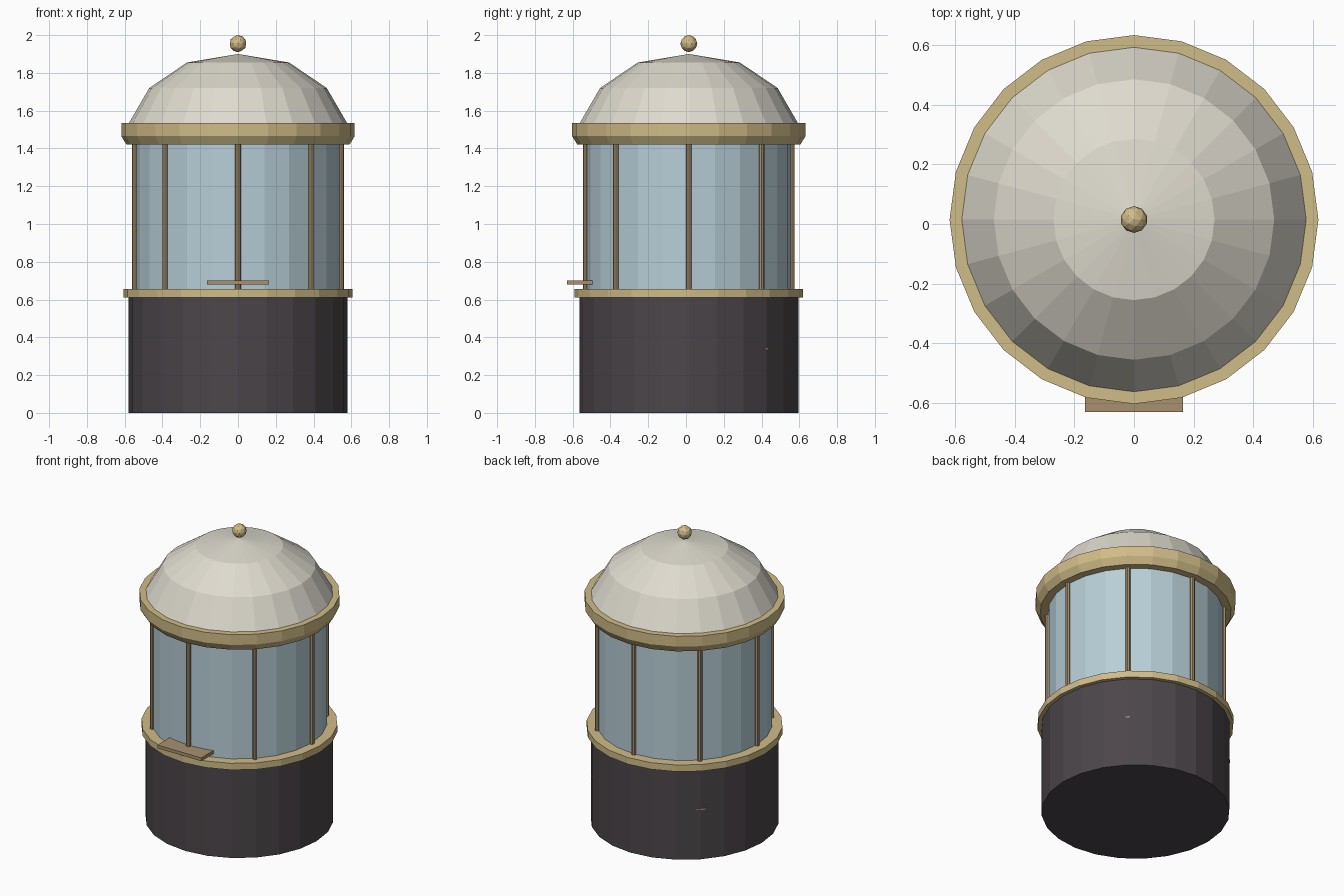
import bpy, bmesh, math
from mathutils import Matrix, Vector

cube = bpy.data.objects.get("Cube")
if cube:
    bpy.data.objects.remove(cube, do_unlink=True)

CY = 0.015      # axis of the round body
SIDES = 24


def material(name, r, g, b):
    lin = [((c / 255 + 0.055) / 1.055) ** 2.4 for c in (r, g, b)] + [1.0]
    m = bpy.data.materials.new(name)
    m.use_nodes = True
    m.diffuse_color = lin
    m.node_tree.nodes["Principled BSDF"].inputs["Base Color"].default_value = lin
    return m


charcoal = material("charcoal", 76, 70, 74)
brass = material("brass", 208, 188, 136)
glass = material("pale_blue_glass", 184, 207, 216)
bronze = material("bronze", 168, 145, 110)
cream = material("cream", 222, 218, 206)


def finish(name, bm, mat):
    bmesh.ops.recalc_face_normals(bm, faces=bm.faces)
    me = bpy.data.meshes.new(name)
    bm.to_mesh(me)
    bm.free()
    me.materials.append(mat)
    ob = bpy.data.objects.new(name, me)
    bpy.context.collection.objects.link(ob)
    return ob


def lathe(name, profile, mat, sides=SIDES, x=0, y=CY):
    """Closed flat-shaded solid turned from (radius, z) points."""
    bm = bmesh.new()
    rings = []
    for r, z in profile:
        count = sides if r > 0 else 1
        rings.append([bm.verts.new((x + r * math.cos(math.tau * i / sides),
                                    y + r * math.sin(math.tau * i / sides), z))
                      for i in range(count)])
    for a, b in zip(rings, rings[1:]):
        for i in range(sides):
            j = (i + 1) % sides
            if len(b) == 1:
                bm.faces.new((a[i], a[j], b[0]))
            else:
                bm.faces.new((a[i], a[j], b[j], b[i]))
    for ring in (rings[0], rings[-1]):
        if len(ring) > 1:
            bm.faces.new(ring)
    return finish(name, bm, mat)


def box(name, centre, size, mat, turn=0):
    bm = bmesh.new()
    bmesh.ops.create_cube(bm, size=1, matrix=Matrix.Translation(Vector(centre))
                          @ Matrix.Rotation(turn, 4, "Z")
                          @ Matrix.Diagonal((*size, 1)))
    return finish(name, bm, mat)


# Round body, from the ground up
lathe("base_drum", [(0.58, 0), (0.58, 0.62)], charcoal)
lathe("sill_ring", [(0.605, 0.61), (0.605, 0.655)], brass)
lathe("window_drum", [(0.54, 0.65), (0.54, 1.43)], glass)
lathe("cornice", [(0.59, 1.42), (0.618, 1.465), (0.618, 1.535)], brass)
lathe("dome", [(0.58, 1.53), (0.47, 1.72), (0.27, 1.855), (0, 1.90)], cream)

# Eight slim window posts
for k in range(8):
    a = math.tau * k / 8
    lathe(f"window_post_{k + 1}", [(0.015, 0.65), (0.015, 1.43)], bronze, 8,
          0.545 * math.cos(a), CY + 0.545 * math.sin(a))

# Finial ball
bm = bmesh.new()
bmesh.ops.create_icosphere(bm, subdivisions=2, radius=0.045,
                           matrix=Matrix.Translation((0, CY, 1.955)))
finish("finial", bm, brass)

# Serving shelf at the front
box("front_shelf", (0, -0.56, 0.69), (0.33, 0.14, 0.022), bronze)

# Tips of the inner counter showing through the back of the drum
for side, width in (("left", 0.025), ("right", 0.06)):
    a = math.radians(45 if side == "left" else 135)
    box(f"counter_tip_{side}",
        (0.575 * math.cos(a), CY + 0.575 * math.sin(a), 0.34),
        (0.014, width, 0.008), bronze, a)
